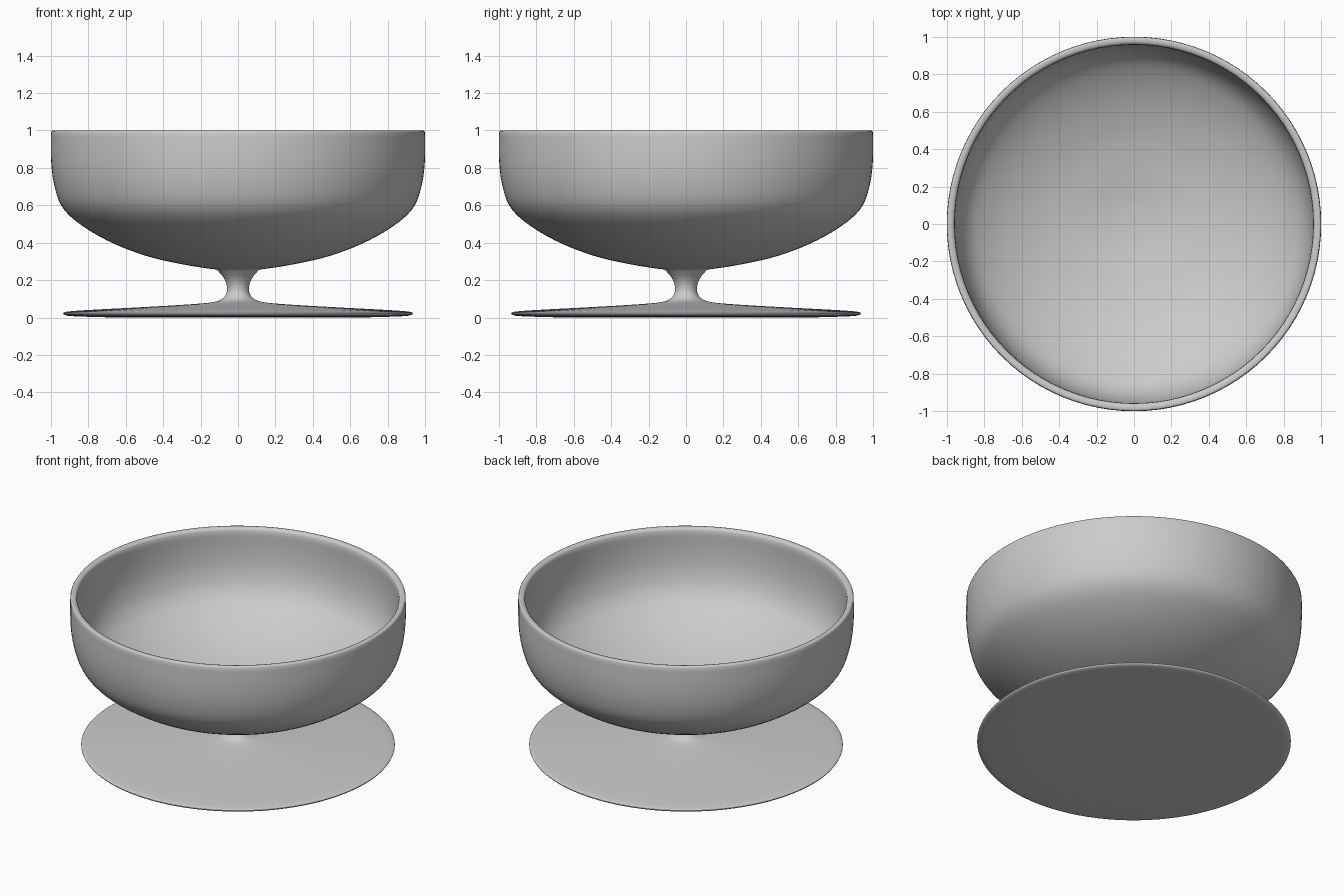
import bpy
import bmesh
from math import radians, tau
from mathutils import Vector

SEGMENTS = 96

default_cube = bpy.data.objects.get("Cube")
if default_cube:
    bpy.data.objects.remove(default_cube, do_unlink=True)


def make_material(name, colour):
    material = bpy.data.materials.new(name)
    material.use_nodes = True
    material.diffuse_color = colour
    shader = material.node_tree.nodes["Principled BSDF"]
    shader.inputs["Base Color"].default_value = colour
    return material


def smooth_path(points, steps=4):
    """Catmull-Rom curve through (radius, height) points."""
    pts = [Vector(p) for p in points]
    ends = [pts[0]] + pts + [pts[-1]]
    path = []
    for a, b, c, d in zip(ends, ends[1:], ends[2:], ends[3:]):
        for i in range(steps):
            t = i / steps
            path.append(b + (c - a) * t / 2
                        + (a - b * 2.5 + c * 2 - d / 2) * t ** 2
                        + (b * 1.5 - a / 2 - c * 1.5 + d / 2) * t ** 3)
    return path + [pts[-1]]


def lathe(name, path, material):
    """Turn a profile around the vertical axis."""
    bm = bmesh.new()
    verts = [bm.verts.new((p.x, 0, p.y)) for p in path]
    edges = [bm.edges.new(pair) for pair in zip(verts, verts[1:])]
    bmesh.ops.spin(bm, geom=verts + edges, axis=(0, 0, 1), cent=(0, 0, 0),
                   angle=tau, steps=SEGMENTS, use_duplicate=False)
    bmesh.ops.remove_doubles(bm, verts=bm.verts, dist=0.0002)
    bmesh.ops.recalc_face_normals(bm, faces=bm.faces)
    mesh = bpy.data.meshes.new(name)
    bm.to_mesh(mesh)
    bm.free()
    mesh.materials.append(material)
    obj = bpy.data.objects.new(name, mesh)
    bpy.context.collection.objects.link(obj)
    bpy.ops.object.select_all(action="DESELECT")
    obj.select_set(True)
    bpy.context.view_layer.objects.active = obj
    bpy.ops.object.shade_smooth_by_angle(angle=radians(50))
    return obj


grey = make_material("plain grey", (0.6, 0.6, 0.6, 1))

# Bowl: outer wall, softly rounded rim, inner wall down to the centre
outer = smooth_path([(0, 0.25), (0.12, 0.257), (0.3, 0.285), (0.5, 0.332),
                     (0.7, 0.412), (0.86, 0.51), (0.945, 0.6),
                     (0.985, 0.72), (1, 0.85), (1, 0.99)])
rim = smooth_path([(0.996, 0.998), (0.985, 1), (0.968, 0.996), (0.96, 0.985)], 2)
inner = smooth_path([(0.958, 0.96), (0.958, 0.85), (0.945, 0.73),
                     (0.905, 0.622), (0.83, 0.54), (0.68, 0.448),
                     (0.48, 0.37), (0.28, 0.325), (0.12, 0.3), (0, 0.295)])
lathe("bowl", outer + rim + inner, grey)

# Stem flaring into the wide thin foot, closed underneath
stem = smooth_path([(0.12, 0.26), (0.105, 0.247), (0.075, 0.21), (0.06, 0.17),
                    (0.062, 0.13), (0.085, 0.1), (0.13, 0.083), (0.25, 0.071),
                    (0.5, 0.056), (0.75, 0.043), (0.88, 0.035),
                    (0.925, 0.029), (0.935, 0.022), (0.92, 0.012),
                    (0.86, 0.006), (0.6, 0), (0, 0)])
lathe("stem_and_foot", stem, grey)
